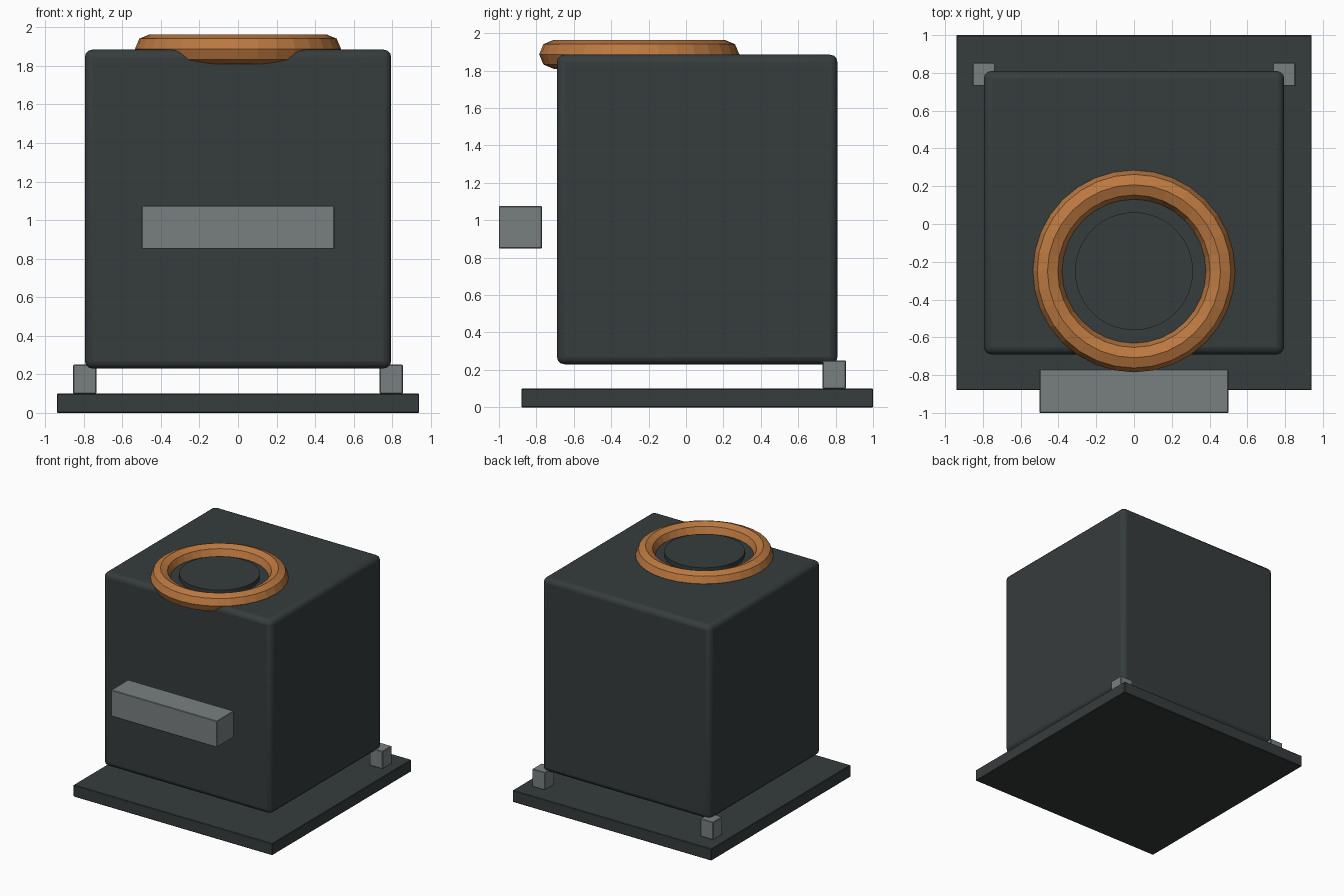
import bpy
from mathutils import Vector

default = bpy.data.objects.get("Cube")
if default:
    bpy.data.objects.remove(default, do_unlink=True)


def make_material(name, color):
    mat = bpy.data.materials.new(name)
    mat.use_nodes = True
    mat.diffuse_color = (*color, 1)
    mat.node_tree.nodes["Principled BSDF"].inputs["Base Color"].default_value = (*color, 1)
    return mat


charcoal = make_material("charcoal", (0.037, 0.045, 0.045))
grey = make_material("grey", (0.19, 0.216, 0.216))
copper = make_material("copper", (0.5, 0.19, 0.052))


def finish(name, mat, bevel=0, segments=1):
    obj = bpy.context.object
    obj.name = name
    obj.data.materials.append(mat)
    if bevel:
        mod = obj.modifiers.new("Bevel", "BEVEL")
        mod.width = bevel
        mod.segments = segments
    return obj


def box(name, low, high, mat, bevel=0.004, segments=1):
    """Box spanning two opposite corners."""
    low, high = Vector(low), Vector(high)
    bpy.ops.mesh.primitive_cube_add(size=1, location=(low + high) / 2)
    bpy.context.object.scale = high - low
    bpy.ops.object.transform_apply(location=False, rotation=False, scale=True)
    return finish(name, mat, bevel, segments)


# Base plate and main body
box("base_plate", (-0.94, -0.88, 0), (0.94, 1, 0.1), charcoal)
body = box("body", (-0.795, -0.69, 0.23), (0.795, 0.81, 1.885), charcoal, 0.04, 3)
bpy.ops.object.shade_smooth_by_angle()

# Front handle bar
box("front_bar", (-0.5, -1, 0.85), (0.5, -0.77, 1.075), grey)

# Rear corner posts
for side, x in (("left", 0.795), ("right", -0.795)):
    box(side + "_rear_post", (x - 0.06, 0.73, 0.1), (x + 0.06, 0.855, 0.25), grey)

# Top ring with faceted tube
bpy.ops.mesh.primitive_torus_add(major_segments=32, minor_segments=8, major_radius=0.458,
                                 minor_radius=0.077, location=(0, -0.25, 1.887))
finish("top_ring", copper)

# Raised disc inside the ring
bpy.ops.mesh.primitive_cylinder_add(vertices=48, radius=0.312, depth=0.06,
                                    location=(0, -0.25, 1.89))
finish("top_disc", charcoal)
bpy.ops.object.shade_smooth_by_angle()
